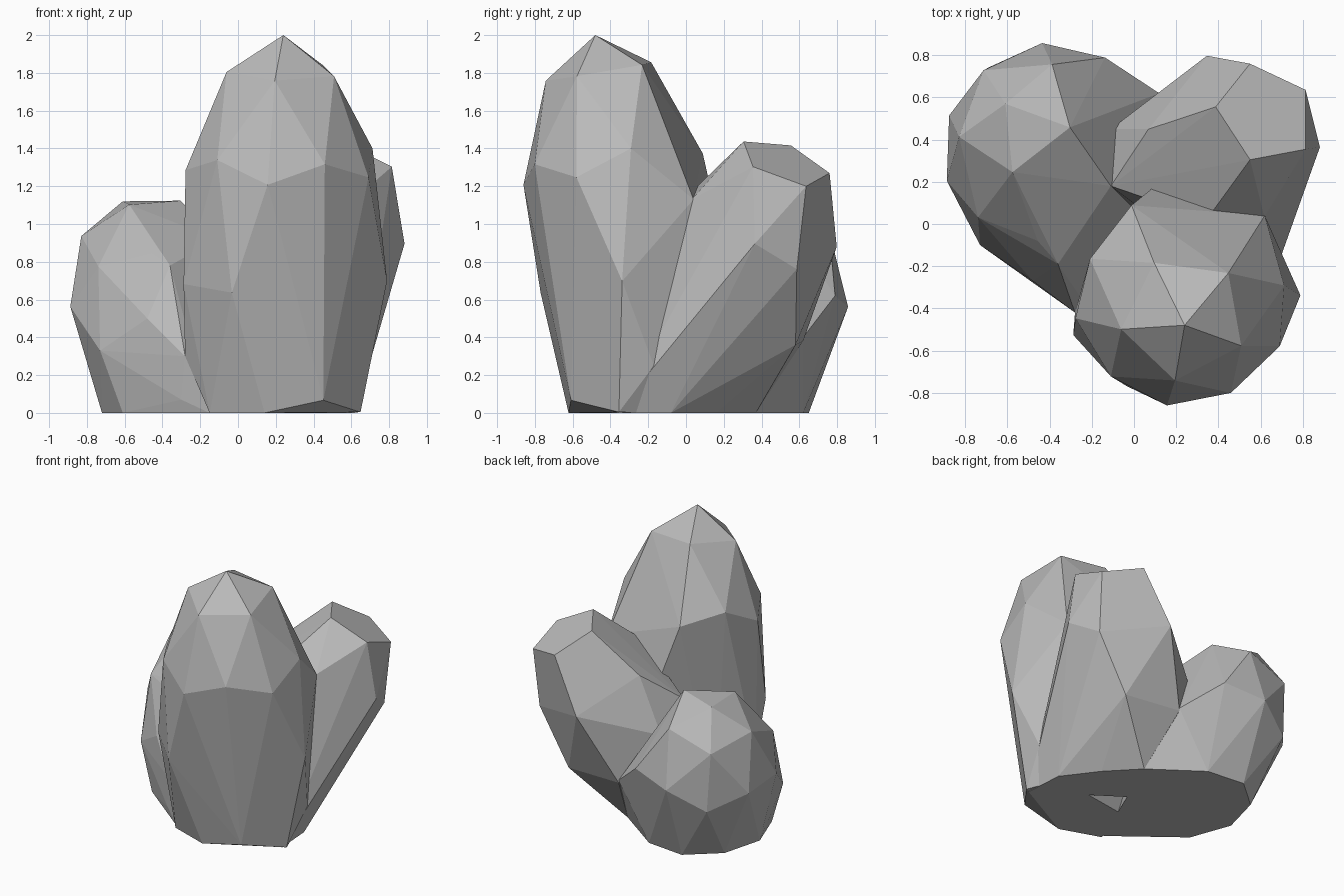
import bpy
import bmesh
from math import atan2, degrees, radians
from mathutils import Matrix, Vector

cube = bpy.data.objects.get("Cube")
if cube:
    bpy.data.objects.remove(cube, do_unlink=True)

# One flat stone colour
STONE = (0.5, 0.5, 0.5, 1.0)
stone = bpy.data.materials.new("stone_grey")
stone.use_nodes = True
stone.diffuse_color = STONE
shader = next(n for n in stone.node_tree.nodes if n.type == "BSDF_PRINCIPLED")
shader.inputs["Base Color"].default_value = STONE
shader.inputs["Roughness"].default_value = 0.9


def boulder(name, centre, axis, radius, spin, worn, low, joints, flat_top=False):
    """Leaning faceted ball, chipped on some sides and joined to its base.

    worn: bearings of shoulder corners that are chipped away
    low: bearings of corners that are kept on the lower half
    joints: points where the stone meets the ground or its neighbours
    """
    axis = Vector(axis)
    lean = Vector((0, 0, 1)).rotation_difference(axis).to_matrix().to_4x4()
    turn = Matrix.Rotation(radians(spin), 4, "Z")
    stretch = Matrix.Diagonal((radius, radius, axis.length, 1))
    place = Matrix.Translation(centre) @ lean @ turn @ stretch

    # Choose the corners of the ball that remain
    ball = bmesh.new()
    bmesh.ops.create_icosphere(ball, subdivisions=2, radius=1)
    corners = [Vector(p) for p in joints]
    for v in ball.verts:
        height = v.co.z
        bearing = (round(degrees(atan2(v.co.y, v.co.x))) + spin) % 360
        if height > 0.95:
            keep = not flat_top
        elif height > 0.7:
            keep = True
        elif height > 0.2:
            keep = bearing not in worn
        else:
            keep = height > -0.7 and bearing in low
        if keep:
            corner = place @ v.co
            corner.z = max(corner.z, 0)
            corners.append(corner)
    ball.free()

    # Wrap the corners in flat facets
    bm = bmesh.new()
    for corner in corners:
        bm.verts.new(corner)
    bmesh.ops.convex_hull(bm, input=bm.verts[:])
    loose = [v for v in bm.verts if not v.link_faces]
    bmesh.ops.delete(bm, geom=loose, context="VERTS")
    bmesh.ops.recalc_face_normals(bm, faces=bm.faces[:])

    mesh = bpy.data.meshes.new(name)
    bm.to_mesh(mesh)
    bm.free()
    mesh.materials.append(stone)
    obj = bpy.data.objects.new(name, mesh)
    bpy.context.collection.objects.link(obj)


# Tall front stone
boulder("tall_stone", (0.22, -0.26, 0.72), (0.02, -0.22, 1.28), 0.575, 46,
        worn=(46, 82),
        low=(208, 244, 262, 298, 334, 352),
        joints=[(0.62, 0.04, 1.13), (0.1, 0.18, 0.97), (0.69, -0.17, 0.25),
                (-0.28, -0.42, 0.3), (-0.15, -0.52, 0), (-0.1, -0.2, 0),
                (0.55, -0.1, 0)])

# Low rounded stone
boulder("low_stone", (-0.29, 0.24, 0.3), (-0.32, 0.33, 0.82), 0.56, 55,
        worn=(19, 266, 307, 343), low=(),
        joints=[(-0.36, -0.19, 0.78), (-0.11, 0.18, 0.92), (-0.12, 0.45, 0.71),
                (0.12, 0.62, 0.4), (-0.73, -0.1, 0.33), (-0.48, -0.27, 0.5),
                (-0.28, -0.42, 0.3), (-0.3, -0.4, 0.07), (-0.13, 0.62, 0),
                (-0.42, 0.65, 0), (-0.64, 0.46, 0), (-0.72, 0.16, 0),
                (-0.61, -0.14, 0), (-0.15, -0.5, 0), (0.22, 0.37, 0)])

# Blunt leaning stone
boulder("blunt_stone", (0.3, 0.25, 0.585), (0.38, 0.32, 0.87), 0.485, 32,
        worn=(68, 140, 212, 320), low=(),
        joints=[(0.56, 0.58, 0.36), (0.12, 0.62, 0.38), (-0.11, 0.45, 0.73),
                (-0.11, 0.18, 0.9), (0.62, -0.37, 0), (0.6, -0.08, 0),
                (0.42, 0.16, 0), (0.22, 0.37, 0), (0, 0.05, 0)],
        flat_top=True)
